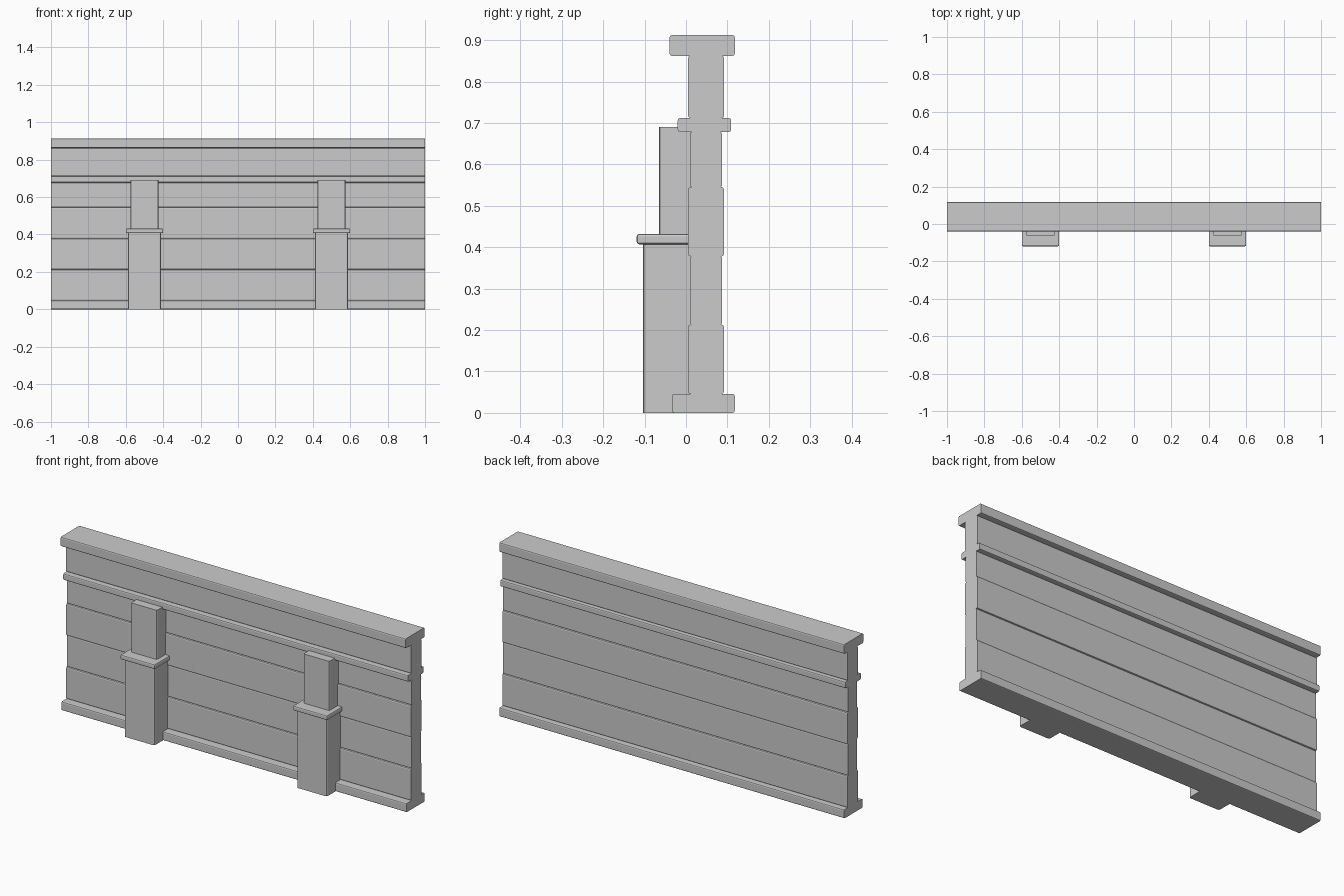
import bpy, bmesh
from mathutils import Vector

if "Cube" in bpy.data.objects:
    bpy.data.objects.remove(bpy.data.objects["Cube"])


def box(name, lo, hi, bevel, pick):
    """Box between two corners; edges accepted by pick() are rounded."""
    lo, hi = Vector(lo), Vector(hi)
    bm = bmesh.new()
    bmesh.ops.create_cube(bm, size=1)
    for v in bm.verts:
        v.co = (lo + hi) / 2 + v.co * (hi - lo)
    edges = [e for e in bm.edges if pick(e.verts[0].co, e.verts[1].co)]
    bmesh.ops.bevel(bm, geom=edges, offset=bevel, segments=2,
                    profile=0.5, affect='EDGES')
    mesh = bpy.data.meshes.new(name)
    bm.to_mesh(mesh)
    bm.free()
    ob = bpy.data.objects.new(name, mesh)
    bpy.context.collection.objects.link(ob)
    return ob


def along_x(a, b):
    return abs(a.x - b.x) > 1e-4


# Wall courses and rails: full-length bars with rounded long edges
bars = [
    ("base_rail",     -0.034, 0.118, 0.000, 0.046, 0.006),
    ("plank_1",        0.005, 0.092, 0.046, 0.213, 0.006),
    ("plank_2",        0.010, 0.087, 0.213, 0.378, 0.005),
    ("plank_3",        0.005, 0.092, 0.378, 0.545, 0.006),
    ("plank_4",        0.010, 0.087, 0.545, 0.678, 0.005),
    ("middle_rail",   -0.020, 0.109, 0.678, 0.712, 0.006),
    ("top_plank",      0.005, 0.092, 0.712, 0.862, 0.006),
    ("top_rail",      -0.040, 0.118, 0.862, 0.912, 0.006),
]
for name, y0, y1, z0, z1, r in bars:
    box(name, (-1, y0, z0), (1, y1, z1), r, along_x)


# Stepped pilasters: shaft, collar and narrower upper shaft
def front_upright(y):
    return lambda a, b: abs(a.z - b.z) > 1e-4 and abs(a.y - y) < 1e-4


def front_edges(y):
    return lambda a, b: abs(a.y - y) < 1e-4 or abs(b.y - y) < 1e-4 or along_x(a, b)


BACK = 0.03
for side, x in (("left", -0.5), ("right", 0.5)):
    box(f"pilaster_lower_{side}", (x - 0.088, -0.104, 0),
        (x + 0.088, BACK, 0.41), 0.009, front_upright(-0.104))
    box(f"pilaster_collar_{side}", (x - 0.1, -0.119, 0.407),
        (x + 0.1, BACK, 0.432), 0.006, lambda a, b: True)
    box(f"pilaster_upper_{side}", (x - 0.075, -0.065, 0.425),
        (x + 0.075, BACK, 0.69), 0.008, front_upright(-0.065))
